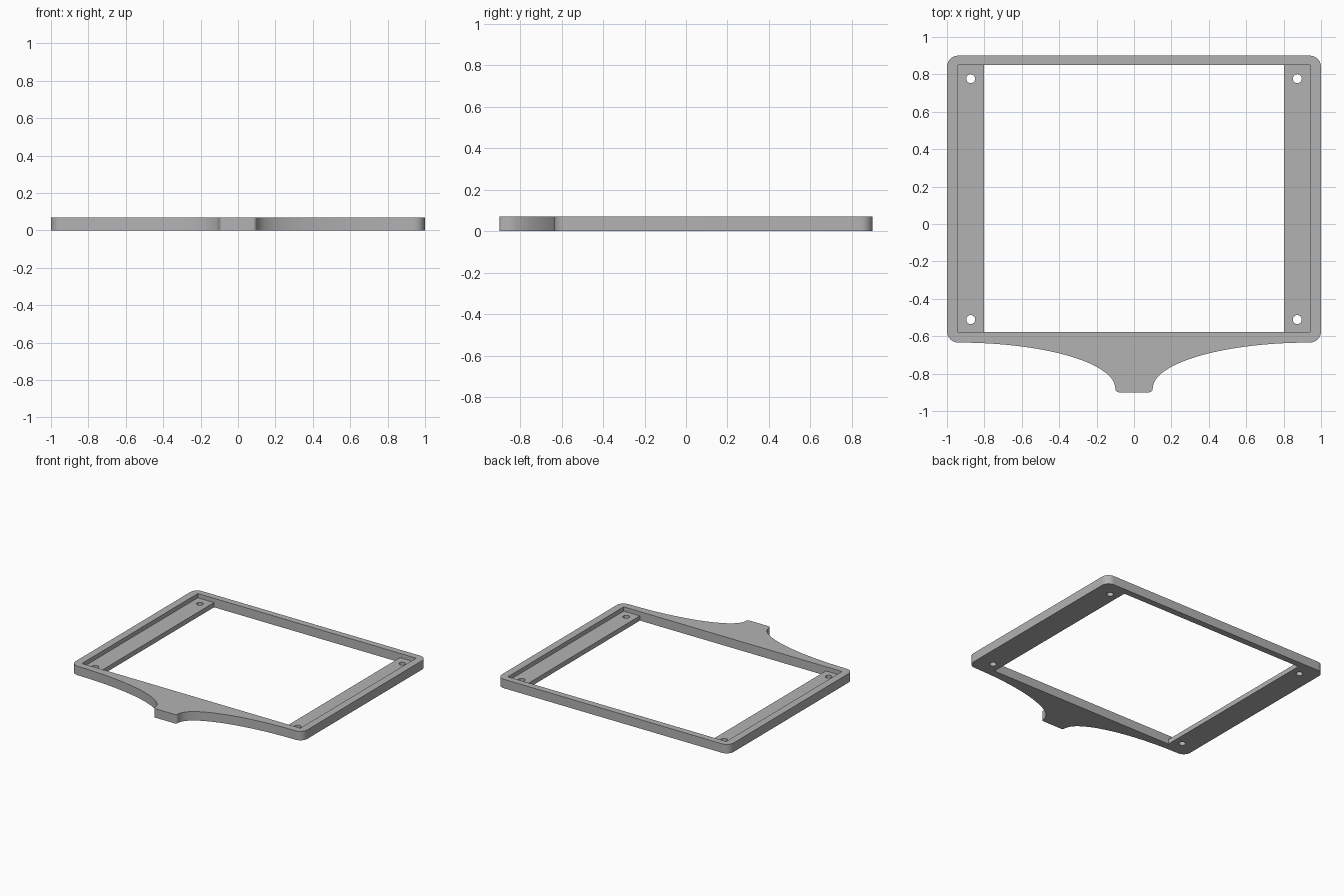
import bpy, bmesh
from math import radians, cos, sin
from mathutils import Vector

if "Cube" in bpy.data.objects:
    bpy.data.objects.remove(bpy.data.objects["Cube"], do_unlink=True)

HEIGHT, SHELF = 0.07, 0.037      # full thickness, ledge thickness
FRONT, BACK = -0.634, 0.9        # outer edges of the frame
RADIUS = 0.06                    # outer corner radius

grey = bpy.data.materials.new("plain grey")
grey.use_nodes = True
grey.diffuse_color = (0.45, 0.45, 0.45, 1)
grey.node_tree.nodes["Principled BSDF"].inputs["Base Color"].default_value = (0.45, 0.45, 0.45, 1)


def arc(cx, cy, rx, ry, start, end, steps):
    angles = [radians(start + (end - start) * i / steps) for i in range(steps + 1)]
    return [(cx + rx * cos(a), cy + ry * sin(a)) for a in angles]


def prism(name, points, direction):
    """Closed solid swept from a flat outline."""
    bm = bmesh.new()
    face = bm.faces.new([bm.verts.new(p) for p in points])
    swept = bmesh.ops.extrude_face_region(bm, geom=[face], use_keep_orig=True)
    moved = [v for v in swept["geom"] if isinstance(v, bmesh.types.BMVert)]
    bmesh.ops.translate(bm, verts=moved, vec=Vector(direction))
    bmesh.ops.recalc_face_normals(bm, faces=bm.faces)
    mesh = bpy.data.meshes.new(name)
    bm.to_mesh(mesh)
    bm.free()
    mesh.materials.append(grey)
    obj = bpy.data.objects.new(name, mesh)
    bpy.context.collection.objects.link(obj)
    return obj


def cut(target, cutter):
    cutter.hide_render = True
    mod = target.modifiers.new("cut", "BOOLEAN")
    mod.operation, mod.solver, mod.object = "DIFFERENCE", "EXACT", cutter
    bpy.context.view_layer.objects.active = target
    bpy.ops.object.modifier_apply(modifier=mod.name)
    bpy.data.objects.remove(cutter, do_unlink=True)


# Outer plate: rounded frame with a flared tab at the front
side = 1 - RADIUS
half = arc(0.08, -0.88, 0.02, 0.02, -90, 0, 6)
half += arc(side, -0.88, side - 0.1, FRONT + 0.88, 180, 90, 36)[1:]
half += arc(side, FRONT + RADIUS, RADIUS, RADIUS, -90, 0, 10)[1:]
half += arc(side, BACK - RADIUS, RADIUS, RADIUS, 0, 90, 10)
outline = half + [(-x, y) for x, y in reversed(half)]
frame = prism("frame", [(x, y, 0) for x, y in outline], (0, 0, HEIGHT))

# Stepped opening that leaves a sunken ledge along each side
step = [(0.802, -0.1), (0.802, SHELF), (0.942, SHELF), (0.942, 0.2)]
step += [(-x, z) for x, z in reversed(step)]
cut(frame, prism("opening_cutter", [(x, -0.578, z) for x, z in step], (0, 1.428, 0)))

# Screw holes through the ledges
for x in (-0.873, 0.873):
    for y in (-0.511, 0.777):
        ring = arc(x, y, 0.024, 0.024, 0, 360, 24)[:-1]
        cut(frame, prism("hole_cutter", [(px, py, -0.1) for px, py in ring], (0, 0, 0.3)))

bpy.ops.object.select_all(action="DESELECT")
frame.select_set(True)
bpy.context.view_layer.objects.active = frame
bpy.ops.object.shade_smooth_by_angle(angle=radians(30))
